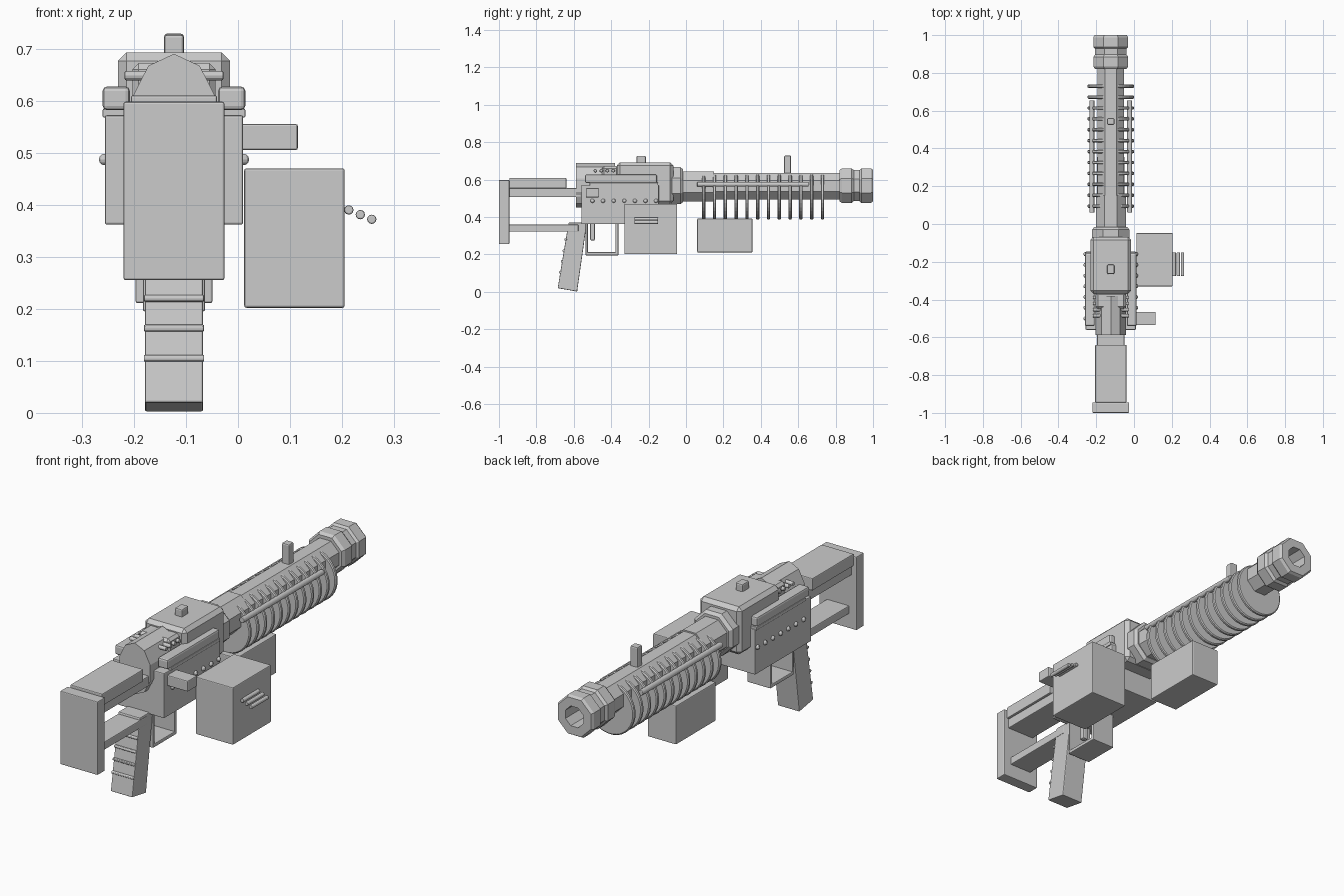
import bpy, bmesh, math
from mathutils import Matrix, Vector

if "Cube" in bpy.data.objects:
    bpy.data.objects.remove(bpy.data.objects["Cube"])

CX = -0.123  # centre line of the body
mat = bpy.data.materials.new("plain grey")
GREY = (0.6, 0.6, 0.6, 1)
mat.diffuse_color = GREY
mat.use_nodes = True
mat.node_tree.nodes["Principled BSDF"].inputs["Base Color"].default_value = GREY


def finish(name, bm, bevel=0.0, segments=2):
    bmesh.ops.recalc_face_normals(bm, faces=bm.faces)
    me = bpy.data.meshes.new(name)
    bm.to_mesh(me)
    bm.free()
    me.materials.append(mat)
    ob = bpy.data.objects.new(name, me)
    bpy.context.collection.objects.link(ob)
    if bevel:
        mod = ob.modifiers.new("bevel", "BEVEL")
        mod.width = bevel
        mod.segments = segments
        mod.limit_method = "ANGLE"
    return ob


def box(name, x, y, z, bevel=0.004, segments=2):
    bm = bmesh.new()
    bmesh.ops.create_cube(bm, size=1)
    for v in bm.verts:
        for i, (lo, hi) in enumerate((x, y, z)):
            v.co[i] = lo if v.co[i] < 0 else hi
    return finish(name, bm, bevel, segments)


def mid(half):
    return (CX - half, CX + half)


def lathe(name, profile, z, sides=8, turn=0.5, sx=1.0, sz=1.0, close=False):
    """Rings along y from (y, radius) pairs, ends capped or joined into a tube."""
    bm = bmesh.new()
    rings = []
    for y, r in profile:
        ring = []
        for k in range(sides):
            a = math.tau * (k + turn) / sides
            ring.append(bm.verts.new((CX + r * sx * math.sin(a), y, z + r * sz * math.cos(a))))
        rings.append(ring)
    pairs = list(zip(rings, rings[1:]))
    if close:
        pairs.append((rings[-1], rings[0]))
    else:
        bm.faces.new(rings[0])
        bm.faces.new(rings[-1])
    for a, b in pairs:
        for k in range(sides):
            j = (k + 1) % sides
            bm.faces.new((a[k], a[j], b[j], b[k]))
    return finish(name, bm)


def rod(name, start, end, r, sides=12, bevel=0.003):
    start, end = Vector(start), Vector(end)
    d = end - start
    bm = bmesh.new()
    m = Matrix.Translation((start + end) / 2) @ d.to_track_quat("Z", "Y").to_matrix().to_4x4()
    bmesh.ops.create_cone(bm, cap_ends=True, segments=sides, radius1=r, radius2=r,
                          depth=d.length, matrix=m)
    return finish(name, bm, bevel)


def stud(name, loc, r):
    bm = bmesh.new()
    bmesh.ops.create_uvsphere(bm, u_segments=10, v_segments=6, radius=r,
                              matrix=Matrix.Translation(loc))
    return finish(name, bm)


# Stock
box("butt_plate", mid(0.097), (-1, -0.945), (0.255, 0.598))
box("stock_cheek_rest", mid(0.083), (-0.945, -0.64), (0.553, 0.61))
box("stock_upper_bar", mid(0.072), (-0.95, -0.56), (0.507, 0.555))
box("stock_lower_bar", mid(0.058), (-0.95, -0.575), (0.322, 0.36))

# Receiver
lathe("rear_housing", [(-0.587, 0.12), (-0.38, 0.12)], 0.57, 10, 0, sx=0.7)
box("lower_receiver", (-0.256, 0.01), (-0.56, -0.145), (0.362, 0.572))
box("upper_receiver", mid(0.108), (-0.37, -0.068), (0.47, 0.693), 0.017, 1)
box("upper_receiver_rear", mid(0.08), (-0.45, -0.36), (0.55, 0.672), 0.012, 1)
box("rear_sight", mid(0.019), (-0.265, -0.215), (0.68, 0.727), 0.006)
for i in range(4):
    y = -0.485 + i * 0.032
    rod("cross_pin", (CX - 0.095, y, 0.648), (CX + 0.095, y, 0.648), 0.009)

# Rails and studs on both flanks
for s in (-1, 1):
    edges = sorted((CX + s * 0.085, CX + s * 0.137))
    box("side_rail", edges, (-0.54, -0.155), (0.582, 0.627), 0.008)
    box("rail_base", edges, (-0.515, -0.15), (0.568, 0.584), 0.002)
    for i in range(7):
        stud("side_stud", (CX + s * 0.134, -0.5 + i * 0.0567, 0.487), 0.011)

# Side knob and magazine
box("side_knob", (0.0, 0.115), (-0.535, -0.465), (0.505, 0.555))
box("magazine", (0.012, 0.205), (-0.33, -0.048), (0.202, 0.47))
for x, z in ((0.213, 0.39), (0.235, 0.381), (0.257, 0.372)):
    rod("magazine_bar", (x, -0.275, z), (x, -0.15, z), 0.009)

# Grip: slanted prism with ridges on the back
bm = bmesh.new()
side = [(-0.628, 0.37), (-0.53, 0.37), (-0.582, 0.002), (-0.686, 0.02)]
face = bm.faces.new([bm.verts.new((CX - 0.056, y, z)) for y, z in side])
ext = bmesh.ops.extrude_face_region(bm, geom=[face])
moved = [g for g in ext["geom"] if isinstance(g, bmesh.types.BMVert)]
bmesh.ops.translate(bm, verts=moved, vec=(0.112, 0, 0))
finish("grip", bm, 0.004)
for z in (0.105, 0.163, 0.22, 0.28):
    y = -0.672 + (z - 0.105) * 0.16
    rod("grip_ridge", (CX - 0.058, y, z), (CX + 0.058, y, z), 0.007)

# Trigger and guard
box("guard_bottom", mid(0.06), (-0.537, -0.362), (0.195, 0.212))
box("guard_front", mid(0.06), (-0.378, -0.362), (0.2, 0.37))
box("guard_rear", mid(0.06), (-0.537, -0.525), (0.2, 0.37))
box("trigger", mid(0.014), (-0.512, -0.487), (0.275, 0.37), 0.006)

# Barrel, collar and hollow muzzle
lathe("collar", [(-0.08, 0.107), (-0.03, 0.107), (-0.015, 0.094)], 0.568)
lathe("barrel_base", [(-0.03, 0.086), (0.15, 0.086)], 0.563)
lathe("barrel", [(0.1, 0.077), (0.85, 0.077)], 0.565)
lathe("muzzle", [(0.82, 0.045), (0.82, 0.09), (0.834, 0.1), (0.885, 0.1), (0.897, 0.09),
                 (0.928, 0.09), (0.938, 0.1), (0.988, 0.1), (1.0, 0.092),
                 (1.0, 0.05), (0.86, 0.05)], 0.568, close=True)
box("front_sight", mid(0.019), (0.525, 0.561), (0.62, 0.729), 0.006)

# Cooling fins with side rods
for i in range(12):
    y = 0.095 + i * 0.0577
    lathe("cooling_fin", [(y - 0.009, 0.119), (y - 0.005, 0.124), (y + 0.005, 0.124),
                          (y + 0.009, 0.119)], 0.51, 32)
for s in (-1, 1):
    x = CX + s * 0.1
    rod("fin_rod", (x, 0.06, 0.575), (x, 0.655, 0.575), 0.013)

# Box under the barrel
box("under_barrel_box", mid(0.074), (0.06, 0.355), (0.211, 0.392))
